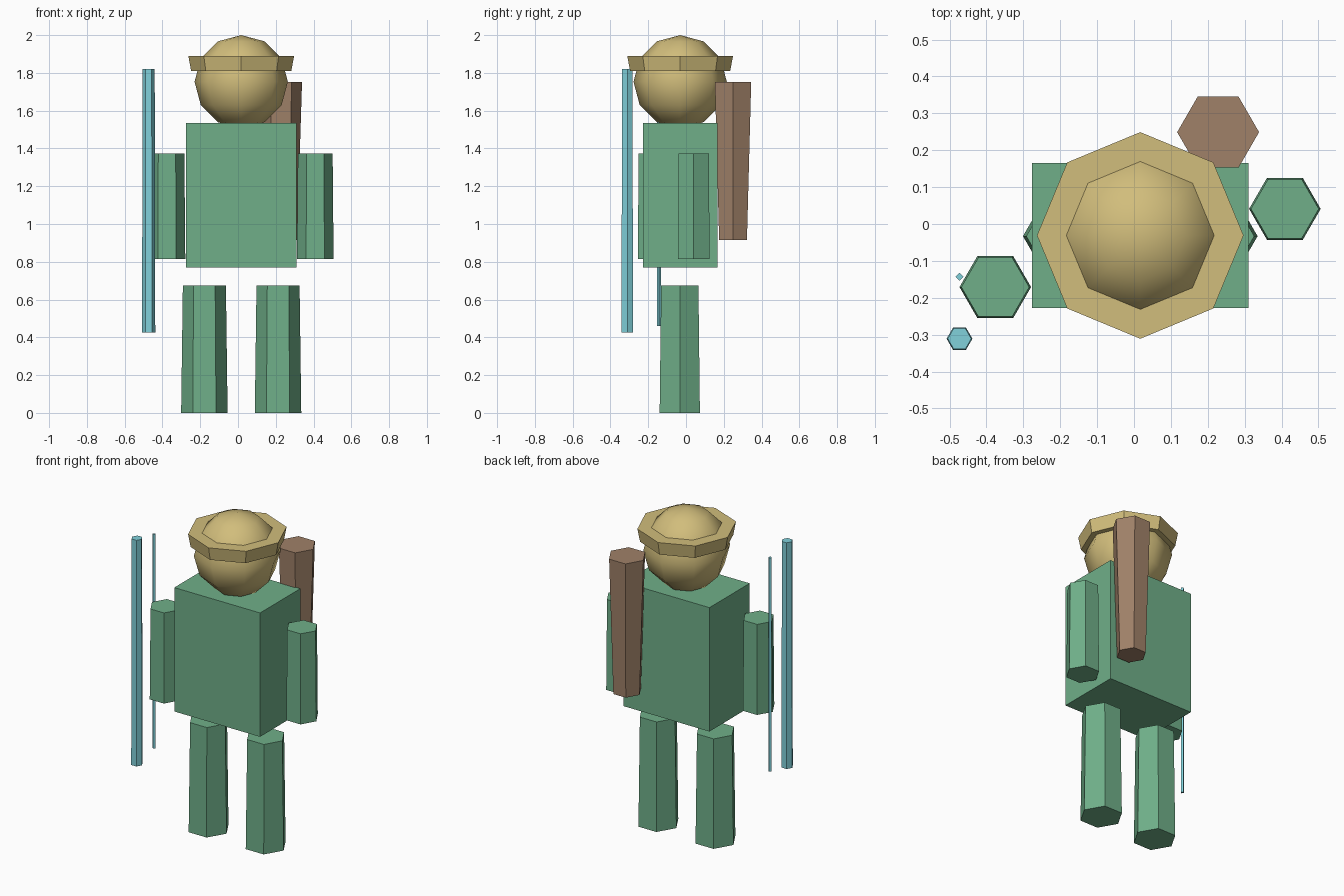
import bpy
import bmesh
import math
from mathutils import Matrix

if "Cube" in bpy.data.objects:
    bpy.data.objects.remove(bpy.data.objects["Cube"])

CX, CY = 0.017, -0.031  # body axis


def material(name, rgb):
    m = bpy.data.materials.new(name)
    m.diffuse_color = (*rgb, 1)
    m.use_nodes = True
    m.node_tree.nodes["Principled BSDF"].inputs["Base Color"].default_value = m.diffuse_color
    return m


GREEN = material("green_cloth", (0.16, 0.43, 0.25))
TAN = material("straw", (0.64, 0.51, 0.20))
BROWN = material("leather", (0.35, 0.22, 0.14))
CYAN = material("pale_blue", (0.22, 0.64, 0.71))


def finish(bm, name, mat, loc):
    mesh = bpy.data.meshes.new(name)
    bm.to_mesh(mesh)
    bm.free()
    mesh.materials.append(mat)
    ob = bpy.data.objects.new(name, mesh)
    ob.location = loc
    bpy.context.collection.objects.link(ob)
    return ob


def prism(name, mat, x, y, z0, z1, r0, r1, sides=6):
    """Tapered upright prism with corners on the x axis."""
    bm = bmesh.new()
    bmesh.ops.create_cone(bm, cap_ends=True, segments=sides, radius1=r0, radius2=r1,
                          depth=z1 - z0, matrix=Matrix.Rotation(math.pi / 2, 4, 'Z'))
    return finish(bm, name, mat, (x, y, (z0 + z1) / 2))


# Torso block
bm = bmesh.new()
bmesh.ops.create_cube(bm, size=1, matrix=Matrix.Diagonal((0.586, 0.393, 0.765, 1)))
finish(bm, "torso", GREEN, (CX, CY, 1.152))

# Legs, wider at the feet
for side, s in (("left", 1), ("right", -1)):
    prism(side + "_leg", GREEN, CX + s * 0.195, CY - 0.002, 0, 0.675, 0.123, 0.114)

# Arms, one swung forward and one back
prism("right_arm", GREEN, -0.376, -0.171, 0.815, 1.372, 0.097, 0.092)
prism("left_arm", GREEN, 0.409, 0.041, 0.815, 1.372, 0.097, 0.092)

# Head, a smooth low-poly ball
bm = bmesh.new()
bmesh.ops.create_uvsphere(bm, u_segments=8, v_segments=6, radius=0.247)
for f in bm.faces:
    f.smooth = True
finish(bm, "head", TAN, (CX, CY, 1.753))

# Hat brim, flaring upward
prism("hat_brim", TAN, CX, CY, 1.81, 1.89, 0.265, 0.28, sides=8)

# Quiver on the back
prism("quiver", BROWN, 0.228, 0.249, 0.915, 1.753, 0.085, 0.111)

# Bow stave and string
prism("bow_stave", CYAN, -0.473, -0.311, 0.425, 1.82, 0.035, 0.032)
prism("bow_string", CYAN, -0.473, -0.143, 0.46, 1.78, 0.011, 0.011, sides=4)
